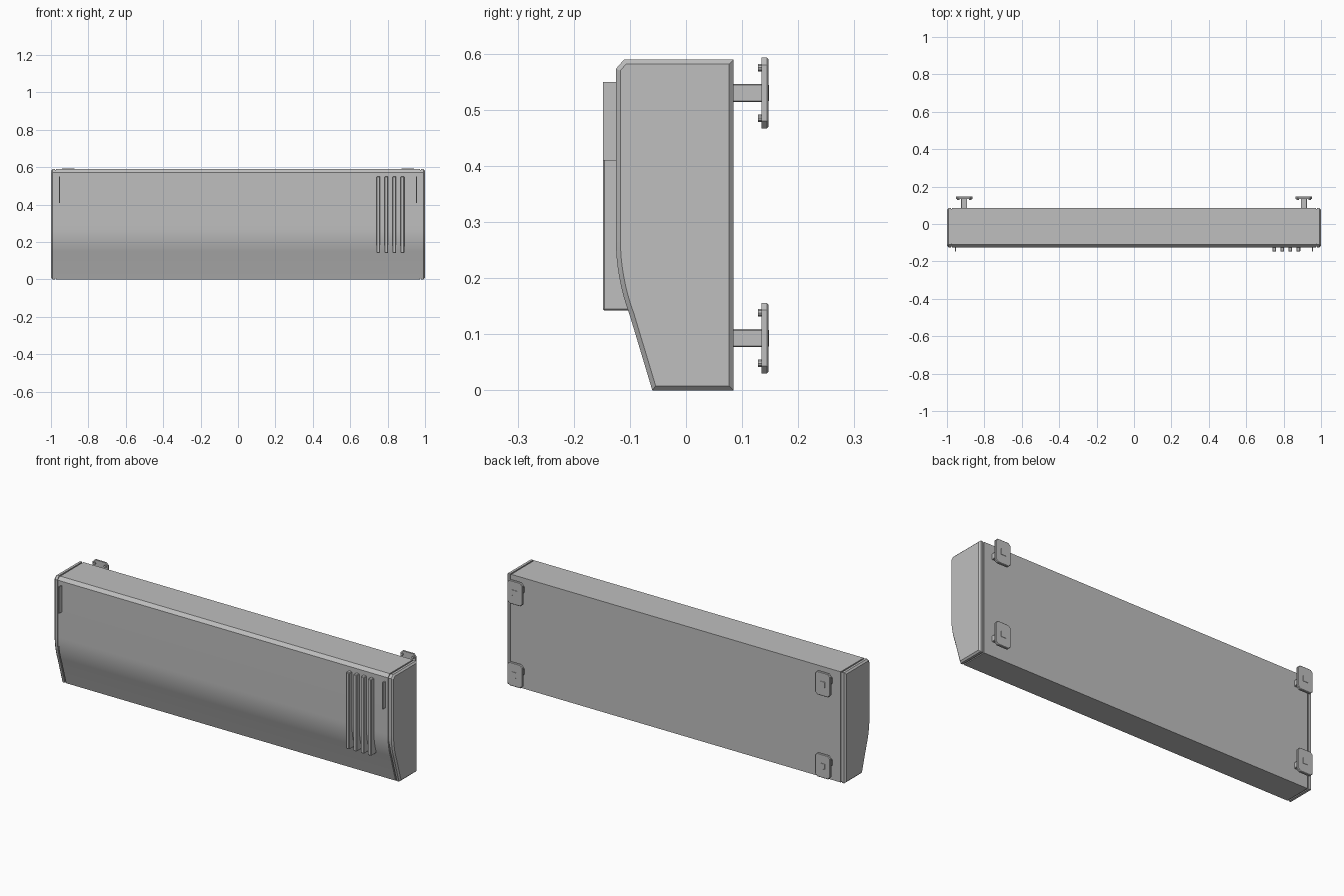
import bpy, bmesh, math
from mathutils import Vector

if "Cube" in bpy.data.objects:
    bpy.data.objects.remove(bpy.data.objects["Cube"], do_unlink=True)

grey = bpy.data.materials.new("light_grey")
grey.use_nodes = True
grey.diffuse_color = (0.52, 0.52, 0.52, 1)
grey.node_tree.nodes["Principled BSDF"].inputs["Base Color"].default_value = (0.52, 0.52, 0.52, 1)


def finish(name, bm, bevel=0.0, smooth=False):
    """Turn a bmesh into a named grey object."""
    bmesh.ops.recalc_face_normals(bm, faces=bm.faces)
    mesh = bpy.data.meshes.new(name)
    bm.to_mesh(mesh)
    bm.free()
    mesh.materials.append(grey)
    ob = bpy.data.objects.new(name, mesh)
    bpy.context.collection.objects.link(ob)
    if bevel:
        mod = ob.modifiers.new("Bevel", "BEVEL")
        mod.width, mod.segments = bevel, 1
    if smooth:
        bpy.ops.object.select_all(action="DESELECT")
        ob.select_set(True)
        bpy.context.view_layer.objects.active = ob
        bpy.ops.object.shade_smooth_by_angle(angle=math.radians(15))
    return ob


def inset(points, d):
    """Shrink a closed outline evenly by d, with mitred corners."""
    out = []
    for i, p in enumerate(points):
        a = (p - points[i - 1]).normalized()
        b = (points[(i + 1) % len(points)] - p).normalized()
        na, nb = Vector((-a.y, a.x)), Vector((-b.y, b.x))
        out.append(p + (na + nb) * d / (1 + na.dot(nb)))
    return out


def loft(name, outline, sections, axis="x", smooth=False, bevel=0.0):
    """Join insets of an outline at several stations along one axis."""
    bm = bmesh.new()
    rings = []
    for s, d in sections:
        ring = inset(outline, d)
        rings.append([bm.verts.new((s, p.x, p.y) if axis == "x" else (p.x, s, p.y)) for p in ring])
    n = len(outline)
    for r, q in zip(rings, rings[1:]):
        for i in range(n):
            bm.faces.new((r[i], r[(i + 1) % n], q[(i + 1) % n], q[i]))
    bm.faces.new(rings[0])
    bm.faces.new(rings[-1])
    return finish(name, bm, bevel, smooth)


def box(name, x, y, z, bevel=0.0):
    """Box from three (low, high) ranges."""
    outline = [Vector(p) for p in ((x[0], z[0]), (x[1], z[0]), (x[1], z[1]), (x[0], z[1]))]
    return loft(name, outline, [(y[0], 0), (y[1], 0)], "y", bevel=bevel)


# Side outline: flat back, chamfered top front, curved lower front
curve_from, curve_mid, curve_to = Vector((-0.125, 0.27)), Vector((-0.125, 0.2)), Vector((-0.1, 0.133))
curve = []
for i in range(9):
    t = i / 8
    curve.append(curve_from * (1 - t) ** 2 + curve_mid * 2 * t * (1 - t) + curve_to * t * t)
outline = [Vector(p) for p in ((-0.06, 0), (0.085, 0), (0.085, 0.59), (-0.11, 0.59), (-0.125, 0.573))] + curve

# Casing with a recessed seam and a chamfered cap at each end
loft("casing", outline, [(-0.972, 0), (0.972, 0)], smooth=True)
for side, label in ((1, "left"), (-1, "right")):
    loft(label + "_seam", outline, [(side * 0.97, 0.005), (side * 0.981, 0.005)], smooth=True)
    loft(label + "_end_cap", outline,
         [(side * 0.979, 0), (side * 0.992, 0), (side * 1.0, 0.008)], smooth=True)
    x = side * 0.955
    box(label + "_marker_strip", (x - 0.003, x + 0.003), (-0.148, -0.12), (0.41, 0.55))

# Four upright fins on the front
for i in range(4):
    x = 0.75 + i * 0.043
    box(f"front_fin_{i + 1}", (x - 0.01, x + 0.01), (-0.148, -0.1), (0.142, 0.55), bevel=0.003)

# Wall mounts: post, clipped-corner plate and bolt heads
w, h, c = 0.045, 0.063, 0.013
plate = [(-w + c, -h), (w - c, -h), (w, -h + c), (w, h - c),
         (w - c, h), (-w + c, h), (-w, h - c), (-w, -h + c)]
for side, s_label in ((1, "left"), (-1, "right")):
    for z, z_label in ((0.53, "upper"), (0.093, "lower")):
        label = f"{z_label}_{s_label}_mount"
        x = side * 0.908
        box(label + "_post", (x - 0.016, x + 0.016), (0.08, 0.148), (z - 0.016, z + 0.016), bevel=0.002)
        loft(label + "_plate", [Vector((x + px, z + pz)) for px, pz in plate],
             [(0.135, 0), (0.144, 0), (0.147, 0.003)], "y")
        for bx in (-1, 1):
            for bz in (-1, 1):
                head = [Vector((x + bx * 0.032 + 0.007 * math.cos(a), z + bz * 0.045 + 0.007 * math.sin(a)))
                        for a in (k * math.tau / 10 for k in range(10))]
                loft(label + "_bolt", head, [(0.128, 0), (0.137, 0)], "y")
